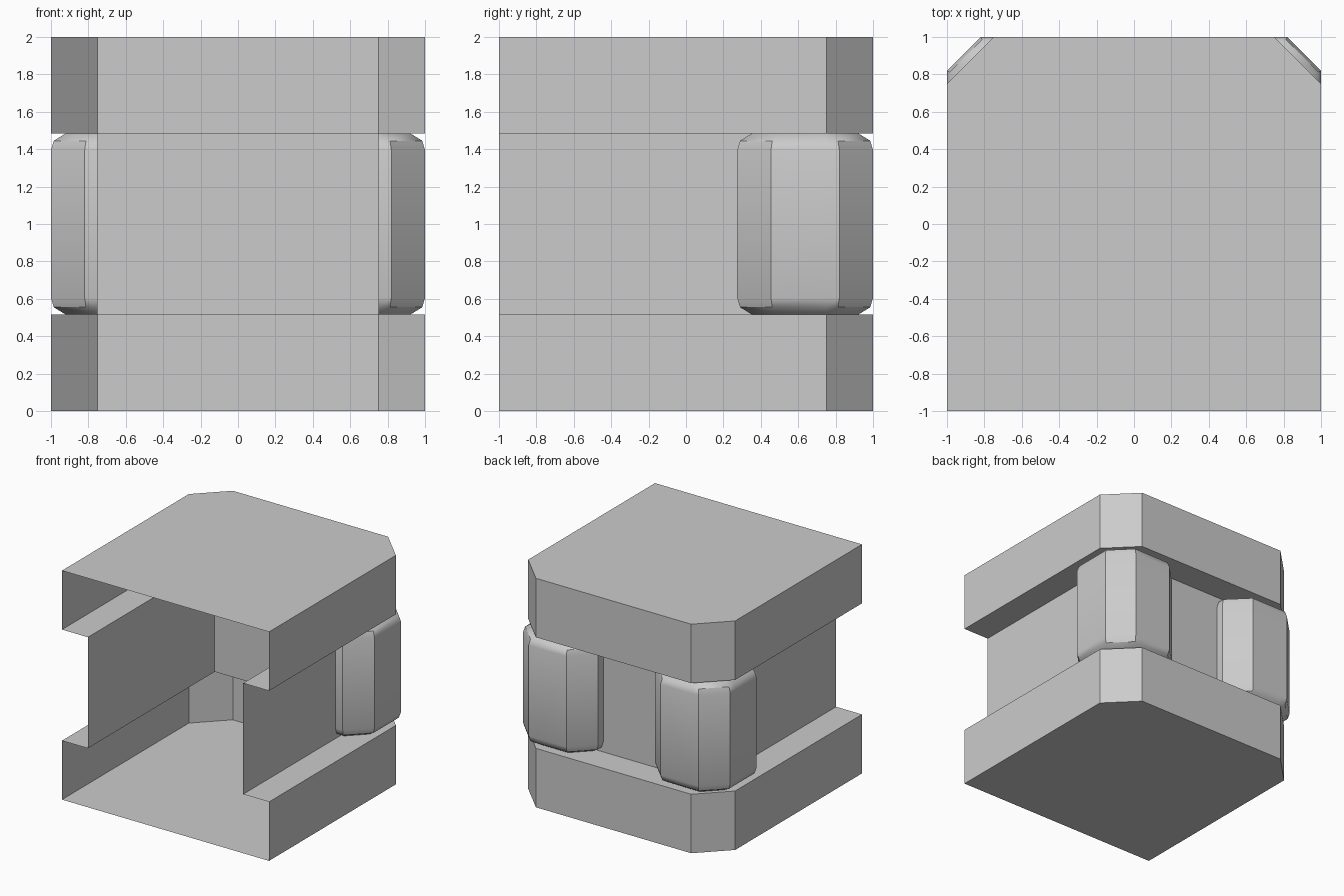
import bpy, bmesh, math

if "Cube" in bpy.data.objects:
    bpy.data.objects.remove(bpy.data.objects["Cube"])

Z_LO, Z_HI, WALL = 0.515, 1.485, 0.75


def make_object(name, bm):
    mesh = bpy.data.meshes.new(name)
    bm.to_mesh(mesh)
    bm.free()
    obj = bpy.data.objects.new(name, mesh)
    bpy.context.collection.objects.link(obj)
    return obj


def loft(bm, rings, closed):
    """Bridge rings of points (clockwise from above, bottom to top)."""
    rows = [[bm.verts.new(p) for p in ring] for ring in rings]
    n = len(rows[0])
    for lo, hi in zip(rows, rows[1:]):
        for i in range(n if closed else n - 1):
            j = (i + 1) % n
            bm.faces.new((lo[j], lo[i], hi[i], hi[j]))
    return rows


# Thin open-fronted shell: lower tray, recessed middle walls, upper cap
outer = [(-1, -1), (-1, .75), (-.75, 1), (.75, 1), (1, .75), (1, -1)]
inner = [(max(-WALL, min(WALL, x)), min(WALL, y)) for x, y in outer]
levels = [(outer, 0), (outer, Z_LO), (inner, Z_LO),
          (inner, Z_HI), (outer, Z_HI), (outer, 2)]
bm = bmesh.new()
rows = loft(bm, [[(x, y, z) for x, y in path] for path, z in levels], False)
bm.faces.new(rows[0])
bm.faces.new(rows[-1][::-1])
bmesh.ops.remove_doubles(bm, verts=bm.verts[:], dist=1e-4)
make_object("open_shell", bm)


# Rounded eight-sided corner bumpers wrapped around the recessed back corners
def corner_bumper(name, side):
    c, r, s = 0.637, 0.363, 0.183
    octagon = [(-s, r), (s, r), (r, s), (r, -s),
               (s, -r), (-s, -r), (-r, -s), (-r, s)]
    edge = [(0.08, 0), (0.015, 0.04), (0, 0.09)]
    steps = [(d, Z_LO + h) for d, h in edge]
    steps += [(d, Z_HI - h) for d, h in reversed(edge)]
    rings = [[(c + x * (r - d) / r, c + y * (r - d) / r, z)
              for x, y in octagon] for d, z in steps]
    bm = bmesh.new()
    loft(bm, rings, True)
    # Trim away what would poke inside the shell
    for normal in ((1, 0, 0), (0, 1, 0)):
        bmesh.ops.bisect_plane(bm, geom=bm.verts[:] + bm.edges[:] + bm.faces[:],
                               plane_co=(WALL, WALL, 0), plane_no=normal)
    inside = [f for f in bm.faces
              if max(f.calc_center_median()[:2]) < WALL]
    bmesh.ops.delete(bm, geom=inside, context='FACES')
    if side < 0:
        for v in bm.verts:
            v.co.x *= -1
        bmesh.ops.reverse_faces(bm, faces=bm.faces[:])
    obj = make_object(name, bm)
    bpy.ops.object.select_all(action='DESELECT')
    obj.select_set(True)
    bpy.context.view_layer.objects.active = obj
    bpy.ops.object.shade_smooth_by_angle(angle=math.radians(42))


corner_bumper("right_corner_bumper", 1)
corner_bumper("left_corner_bumper", -1)
